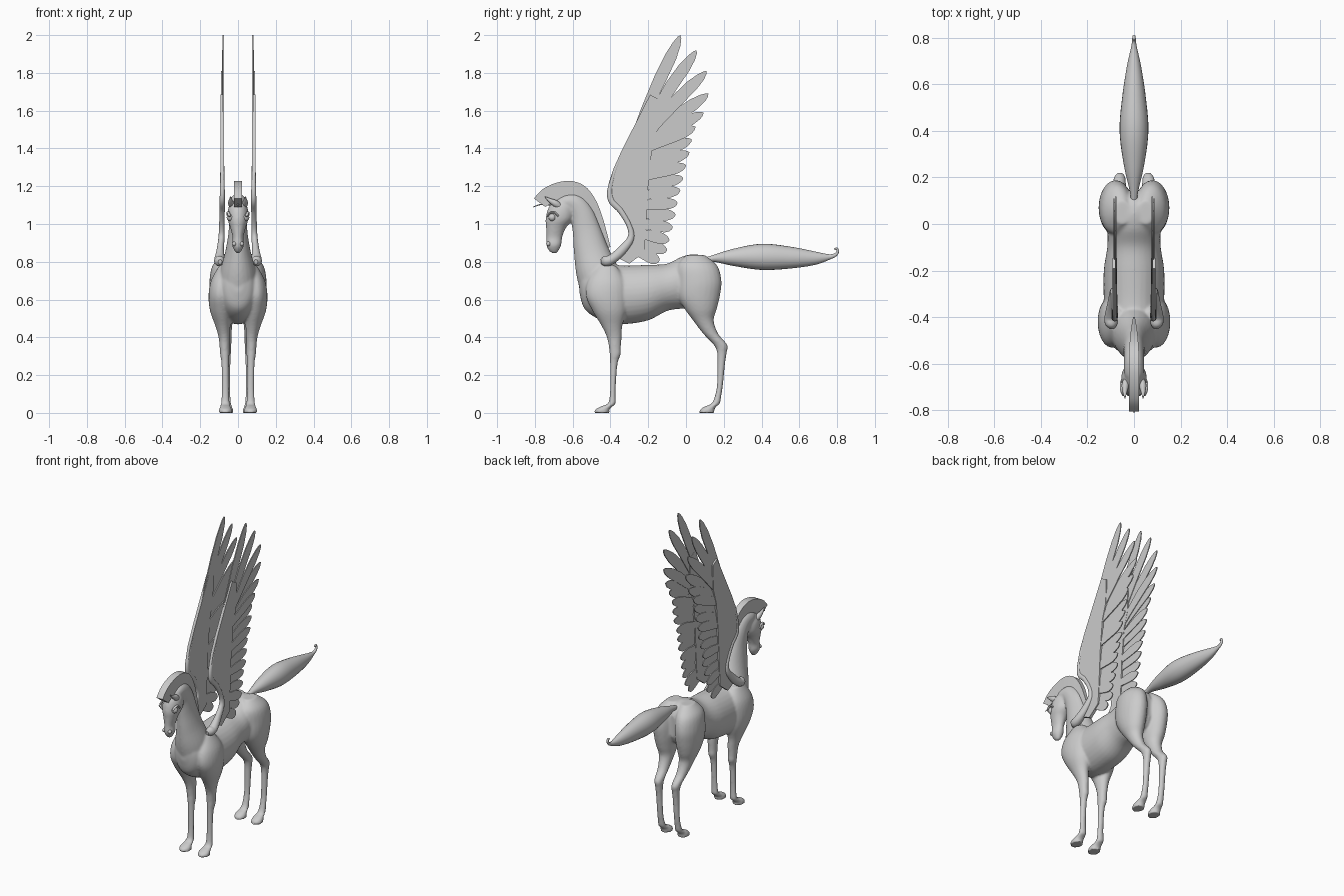
import bpy, bmesh, math
from mathutils import Vector


def spline(pts, n=5):
    """Catmull-Rom through tuples of any length."""
    out = []
    for i in range(len(pts) - 1):
        a, b, c, d = pts[max(i - 1, 0)], pts[i], pts[i + 1], pts[min(i + 2, len(pts) - 1)]
        for k in range(n):
            t = k / n
            out.append([0.5 * (2 * q + (r - p) * t + (2 * p - 5 * q + 4 * r - s) * t * t
                               + (3 * q - p - 3 * r + s) * t ** 3) for p, q, r, s in zip(a, b, c, d)])
    return out + [list(pts[-1])]


def tube(bm, stations, side=1, normal=None, seg=24):
    """Loft ellipses (x, y, z, radius across, radius in side plane)."""
    st = spline(stations)
    rings = []
    for i, (x, y, z, rx, rn) in enumerate(st):
        a, b = st[max(i - 1, 0)], st[min(i + 1, len(st) - 1)]
        n = normal or Vector((0, -(b[2] - a[2]), b[1] - a[1])).normalized()
        rx, rn = max(rx, .002), max(rn, .002)
        rings.append([bm.verts.new(Vector((x * side, y, z)) + Vector((rx * math.cos(t), 0, 0)) + n * rn * math.sin(t))
                      for t in (2 * math.pi * k / seg for k in range(seg))])
    for r, s in zip(rings, rings[1:]):
        for k in range(seg):
            bm.faces.new((r[k], r[(k + 1) % seg], s[(k + 1) % seg], s[k]))
    bm.faces.new(rings[0])
    bm.faces.new(rings[-1])


def plate(bm, outline, x, thick):
    """Flat side-plane outline given a thickness across x."""
    a = [bm.verts.new((x - thick / 2, y, z)) for y, z in outline]
    b = [bm.verts.new((x + thick / 2, y, z)) for y, z in outline]
    bm.faces.new(a)
    bm.faces.new(b[::-1])
    for i in range(len(a)):
        j = (i + 1) % len(a)
        bm.faces.new((a[i], b[i], b[j], a[j]))


def finish(name, bm, mirror=False, angle=40):
    bmesh.ops.recalc_face_normals(bm, faces=bm.faces)
    me = bpy.data.meshes.new(name)
    bm.to_mesh(me)
    bm.free()
    ob = bpy.data.objects.new(name, me)
    bpy.context.collection.objects.link(ob)
    if mirror:
        ob.modifiers.new("mirror", 'MIRROR')
    bpy.ops.object.select_all(action='DESELECT')
    ob.select_set(True)
    bpy.context.view_layer.objects.active = ob
    bpy.ops.object.shade_smooth_by_angle(angle=math.radians(angle))
    return ob


def flat(pts):
    return [(0, *p) for p in pts]


# Body: torso, neck, head and legs fused into one skin
bm = bmesh.new()
Z, Y = Vector((0, 0, 1)), Vector((0, 1, 0))
tube(bm, flat([(-.565, .69, .03, .05), (-.54, .67, .075, .115), (-.48, .645, .11, .14), (-.40, .63, .125, .155),
               (-.32, .625, .13, .155), (-.2, .637, .13, .147), (-.1, .665, .115, .125), (-.02, .69, .112, .138),
               (.05, .70, .10, .14), (.11, .70, .07, .12), (.14, .70, .03, .07)]), normal=Z, seg=32)
tube(bm, flat([(-.44, .66, .11, .12), (-.475, .76, .092, .11), (-.503, .86, .066, .092), (-.525, .96, .05, .076),
               (-.55, 1.05, .045, .064), (-.59, 1.105, .043, .056), (-.64, 1.115, .042, .04), (-.67, 1.10, .03, .03)]))
tube(bm, flat([(-.655, 1.135, .025, .03), (-.66, 1.09, .05, .066), (-.67, 1.03, .055, .073), (-.688, .98, .041, .053),
               (-.697, .93, .029, .042), (-.70, .89, .032, .04), (-.70, .86, .02, .027), (-.697, .845, .008, .012)]),
     normal=Y)
front_leg = [(.07, -.42, .78, .03, .05), (.088, -.42, .70, .055, .10), (.095, -.42, .62, .061, .11),
             (.09, -.405, .54, .058, .09), (.08, -.392, .46, .04, .055), (.073, -.38, .40, .03, .039),
             (.071, -.376, .34, .026, .031), (.07, -.375, .31, .025, .03), (.068, -.382, .26, .02, .02),
             (.067, -.386, .15, .019, .015), (.067, -.388, .09, .02, .016), (.067, -.393, .05, .024, .021),
             (.067, -.42, .034, .029, .031), (.067, -.443, .018, .034, .038), (.067, -.445, 0, .036, .041)]
hind_leg = [(.05, .05, .835, .035, .05), (.07, .06, .78, .065, .105), (.078, .07, .70, .073, .118),
            (.078, .068, .62, .071, .112), (.077, .078, .55, .06, .085), (.072, .092, .49, .045, .055),
            (.067, .13, .42, .033, .04), (.062, .183, .36, .027, .036), (.06, .19, .32, .023, .026),
            (.06, .187, .26, .02, .02), (.06, .18, .15, .019, .016), (.06, .17, .09, .02, .017),
            (.06, .157, .05, .024, .022), (.06, .13, .034, .029, .031), (.06, .113, .018, .034, .038),
            (.06, .11, 0, .036, .041)]
for side in (1, -1):
    tube(bm, front_leg, side, Y)
    tube(bm, hind_leg, side, Y)
body = finish("body", bm)
m = body.modifiers.new("fuse", 'REMESH')
m.mode, m.voxel_size, m.use_smooth_shade = 'VOXEL', .007, True
m = body.modifiers.new("soften", 'SMOOTH')
m.factor, m.iterations = .5, 6

# Tail with curled tip
bm = bmesh.new()
tube(bm, flat([(.08, .80, .012, .014), (.14, .817, .018, .017), (.25, .823, .043, .045), (.4, .826, .062, .069),
               (.55, .822, .05, .058), (.68, .819, .03, .036), (.76, .826, .012, .014), (.792, .838, .008, .009),
               (.804, .857, .007, .007), (.797, .87, .006, .006), (.786, .866, .004, .004)]))
finish("tail", bm)

# Mane: boxy crest, tapering to the withers
bm = bmesh.new()
crest = spline([(-.805, 1.135, -.745, 1.09, .022), (-.76, 1.183, -.71, 1.11, .022), (-.69, 1.217, -.66, 1.12, .022),
                (-.61, 1.228, -.60, 1.12, .022), (-.535, 1.20, -.56, 1.09, .02), (-.48, 1.13, -.53, 1.03, .016),
                (-.44, 1.03, -.50, .96, .011), (-.40, .88, -.44, .85, .004)])
rings = [[bm.verts.new(p) for p in ((-w, a, b), (w, a, b), (w, c, d), (-w, c, d))] for a, b, c, d, w in crest]
for r, s in zip(rings, rings[1:]):
    for k in range(4):
        bm.faces.new((r[k], r[(k + 1) % 4], s[(k + 1) % 4], s[k]))
bm.faces.new(rings[0])
bm.faces.new(rings[-1])
finish("mane", bm)

# Forelock strand
bm = bmesh.new()
tube(bm, flat([(-.70, 1.10, .008, .008), (-.76, 1.105, .005, .004), (-.81, 1.09, .002, .002)]), seg=8)
finish("forelock", bm)

# Ears
bm = bmesh.new()
tube(bm, [(.033, -.665, 1.09, .012, .014), (.037, -.69, 1.108, .016, .018), (.039, -.72, 1.125, .01, .011),
          (.039, -.748, 1.145, .002, .002)], seg=12)
finish("ears", bm, True)

# Eyes with brow ridge, and nostrils
for name, loc, r in (("eyes", (.04, -.708, 1.035), .02), ("nostrils", (.02, -.728, .895), .012)):
    bm = bmesh.new()
    bmesh.ops.create_uvsphere(bm, u_segments=16, v_segments=10, radius=r)
    bmesh.ops.translate(bm, verts=bm.verts, vec=loc)
    finish(name, bm, True)
bm = bmesh.new()
tube(bm, [(.045, -.735, 1.04, .006, .005), (.05, -.72, 1.058, .008, .006), (.053, -.695, 1.06, .008, .006),
          (.053, -.675, 1.04, .006, .005)], seg=10)
finish("brows", bm, True)

# Wing arm: shoulder knob, elbow, wrist and leading edge
bm = bmesh.new()
tube(bm, [(.095, -.45, .80, .01, .012), (.098, -.43, .803, .026, .027), (.098, -.395, .812, .028, .026),
          (.094, -.34, .86, .02, .024), (.088, -.292, .925, .016, .018), (.086, -.30, .99, .014, .014),
          (.084, -.345, 1.07, .014, .016), (.083, -.397, 1.13, .014, .017), (.083, -.395, 1.22, .012, .012),
          (.083, -.335, 1.38, .009, .008), (.082, -.19, 1.66, .005, .005)], seg=16)
finish("wing_arm", bm, True)

# Wing covert panel
bm = bmesh.new()
plate(bm, [(-.41, 1.13), (-.404, 1.22), (-.385, 1.29), (-.34, 1.39), (-.19, 1.685), (-.145, 1.66), (-.15, 1.5),
           (-.18, 1.4), (-.2, 1.2), (-.21, 1.0), (-.22, .85), (-.3, .79), (-.36, .82), (-.285, .94), (-.31, 1.03),
           (-.36, 1.09)], .083, .018)
finish("wing_panel", bm, True)

# Flight feathers fanned from wing tip down to the body
tips = [(-.03, 2.0), (.055, 1.92), (.108, 1.81), (.118, 1.69), (.092, 1.59), (.05, 1.515), (.03, 1.448), (.018, 1.38),
        (0, 1.312), (-.015, 1.245), (-.03, 1.18), (-.045, 1.113), (-.055, 1.05), (-.07, .982), (-.088, .915),
        (-.1, .86), (-.14, .805)]
roots = [(-.29, 1.43), (-.25, 1.43), (-.25, 1.41), (-.25, 1.39), (-.25, 1.38)]
blade = [(0, .5), (.3, .8), (.6, 1), (.8, .95), (.92, .65), (.98, .3)]
bm = bmesh.new()
for i, tip in enumerate(tips):
    u = (i - 5) / 11
    root = Vector(roots[i] if i < 5 else (-.25 - .03 * u, 1.38 - .52 * u))
    d = Vector(tip) - root
    n = Vector((-d.y, d.x)).normalized()
    half = .036 if i < 5 else .034
    bow = .02 if 0 < i < 5 else .008
    mid = lambda s: root + d * s + n * bow * math.sin(math.pi * s)
    upper = [mid(s) + n * half * w * .75 for s, w in blade]
    lower = [mid(s) - n * half * w * 1.1 for s, w in blade]
    plate(bm, [tuple(p) for p in upper + [Vector(tip)] + lower[::-1]], .082 + .004 * (i % 3 - 1), .006)
finish("flight_feathers", bm, True)
